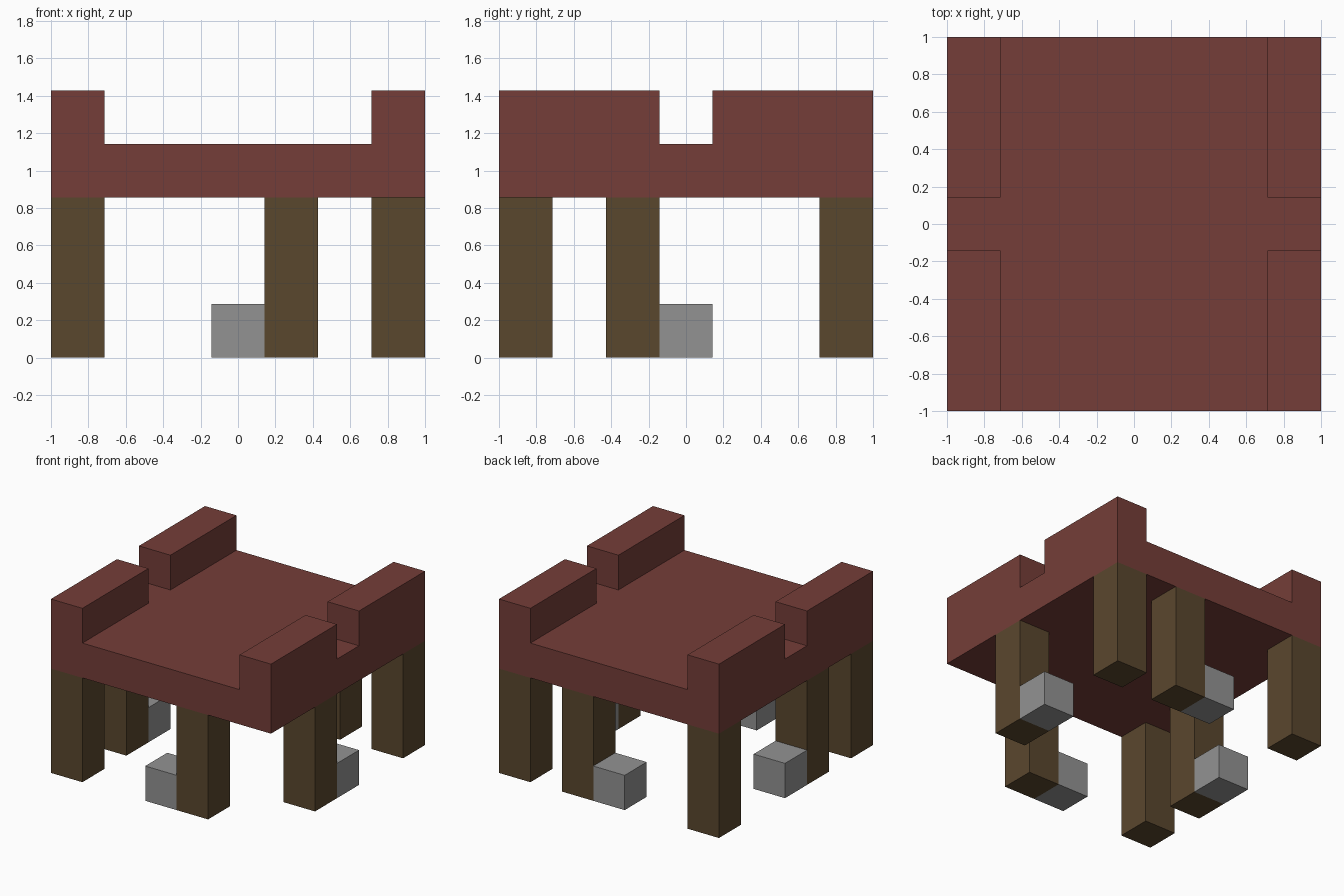
import bpy
import bmesh
from mathutils import Matrix, Vector

CELL = 2 / 7          # module size: the model is seven modules wide
LEG_H = 3 * CELL
SLAB_H = CELL

default = bpy.data.objects.get("Cube")
if default:
    bpy.data.objects.remove(default, do_unlink=True)


def make_material(name, rgb):
    mat = bpy.data.materials.new(name)
    mat.use_nodes = True
    mat.diffuse_color = (*rgb, 1)
    mat.node_tree.nodes["Principled BSDF"].inputs["Base Color"].default_value = (*rgb, 1)
    return mat


def add_box(bm, center, size):
    matrix = Matrix.Translation(center) @ Matrix.Diagonal((*size, 1))
    bmesh.ops.create_cube(bm, size=1, matrix=matrix)


def finish(bm, name, mat):
    bmesh.ops.recalc_face_normals(bm, faces=bm.faces[:])
    mesh = bpy.data.meshes.new(name)
    bm.to_mesh(mesh)
    bm.free()
    mesh.materials.append(mat)
    obj = bpy.data.objects.new(name, mesh)
    bpy.context.collection.objects.link(obj)
    return obj


def block(name, column, row, height, mat):
    """One-module-wide post standing on the floor at a grid cell."""
    bm = bmesh.new()
    add_box(bm, (column * CELL, row * CELL, height / 2), (CELL, CELL, height))
    return finish(bm, name, mat)


red = make_material("dark_red", (0.178, 0.048, 0.040))
brown = make_material("dark_brown", (0.102, 0.063, 0.027))
grey = make_material("grey", (0.29, 0.29, 0.29))

# Table top: a slab, cut so that four corner rails can be raised from it
bm = bmesh.new()
add_box(bm, (0, 0, LEG_H + SLAB_H / 2), (2, 2, SLAB_H))
for axis, offset in ((Vector((1, 0, 0)), 2.5 * CELL), (Vector((0, 1, 0)), 0.5 * CELL)):
    for side in (-1, 1):
        bmesh.ops.bisect_plane(bm, geom=bm.verts[:] + bm.edges[:] + bm.faces[:],
                               plane_co=axis * offset * side, plane_no=axis)
bm.normal_update()
rail_faces = []
for face in bm.faces:
    c = face.calc_center_median()
    if face.normal.z > 0.9 and abs(c.x) > 2.5 * CELL and abs(c.y) > 0.5 * CELL:
        rail_faces.append(face)
raised = bmesh.ops.extrude_discrete_faces(bm, faces=rail_faces)["faces"]
for face in raised:
    bmesh.ops.translate(bm, verts=face.verts[:], vec=(0, 0, CELL))
finish(bm, "table_top_with_rails", red)

# Legs: three corners, plus one partway along each side
legs = {
    "front_right_leg": (-3, -3), "back_right_leg": (-3, 3), "back_left_leg": (3, 3),
    "front_middle_leg": (1, -3), "back_middle_leg": (1, 3),
    "left_middle_leg": (3, -1), "right_middle_leg": (-3, -1),
}
for name, (column, row) in legs.items():
    block(name, column, row, LEG_H, brown)

# Low grey blocks at the middle of each side
for name, column, row in (("front", 0, -3), ("back", 0, 3), ("left", 3, 0), ("right", -3, 0)):
    block(name + "_floor_block", column, row, CELL, grey)
